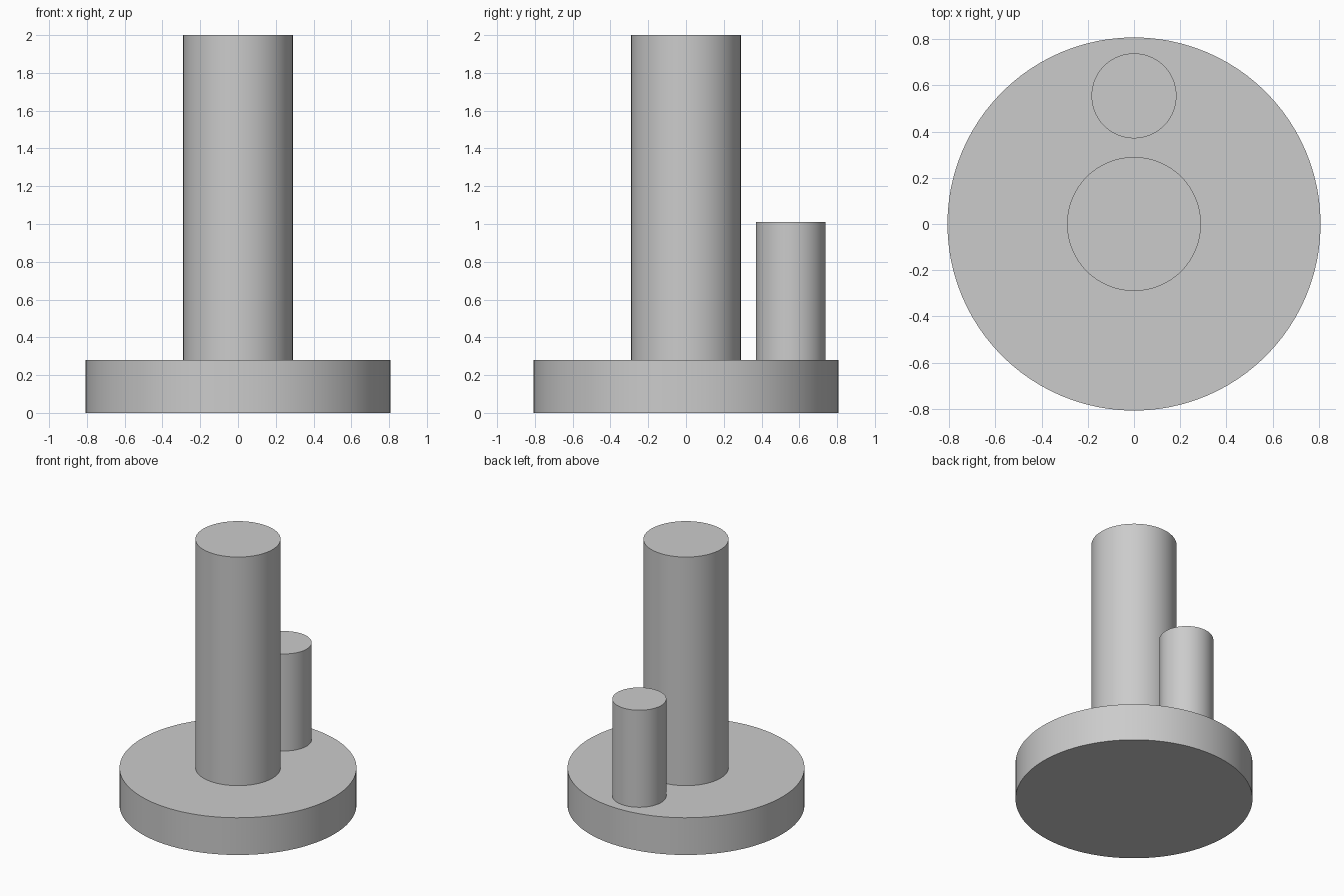
import bpy
import math

cube = bpy.data.objects.get("Cube")
if cube:
    bpy.data.objects.remove(cube, do_unlink=True)

GREY = (0.6, 0.6, 0.6, 1.0)
grey = bpy.data.materials.new("plain_grey")
grey.use_nodes = True
grey.diffuse_color = GREY
grey.node_tree.nodes["Principled BSDF"].inputs["Base Color"].default_value = GREY

BASE_TOP = 0.28


def cylinder(name, radius, bottom, top, y=0.0):
    """Upright smooth-sided cylinder with crisp rims."""
    bpy.ops.mesh.primitive_cylinder_add(
        vertices=96, radius=radius, depth=top - bottom,
        location=(0, y, (bottom + top) / 2))
    part = bpy.context.object
    part.name = name
    part.data.materials.append(grey)
    bpy.ops.object.shade_smooth_by_angle(angle=math.radians(30))
    return part


# Round base plate
cylinder("base_disc", 0.808, 0.0, BASE_TOP)
# Tall post in the centre
cylinder("center_post", 0.29, BASE_TOP, 2.0)
# Short post near the back rim
cylinder("rear_post", 0.184, BASE_TOP, 1.01, y=0.555)
